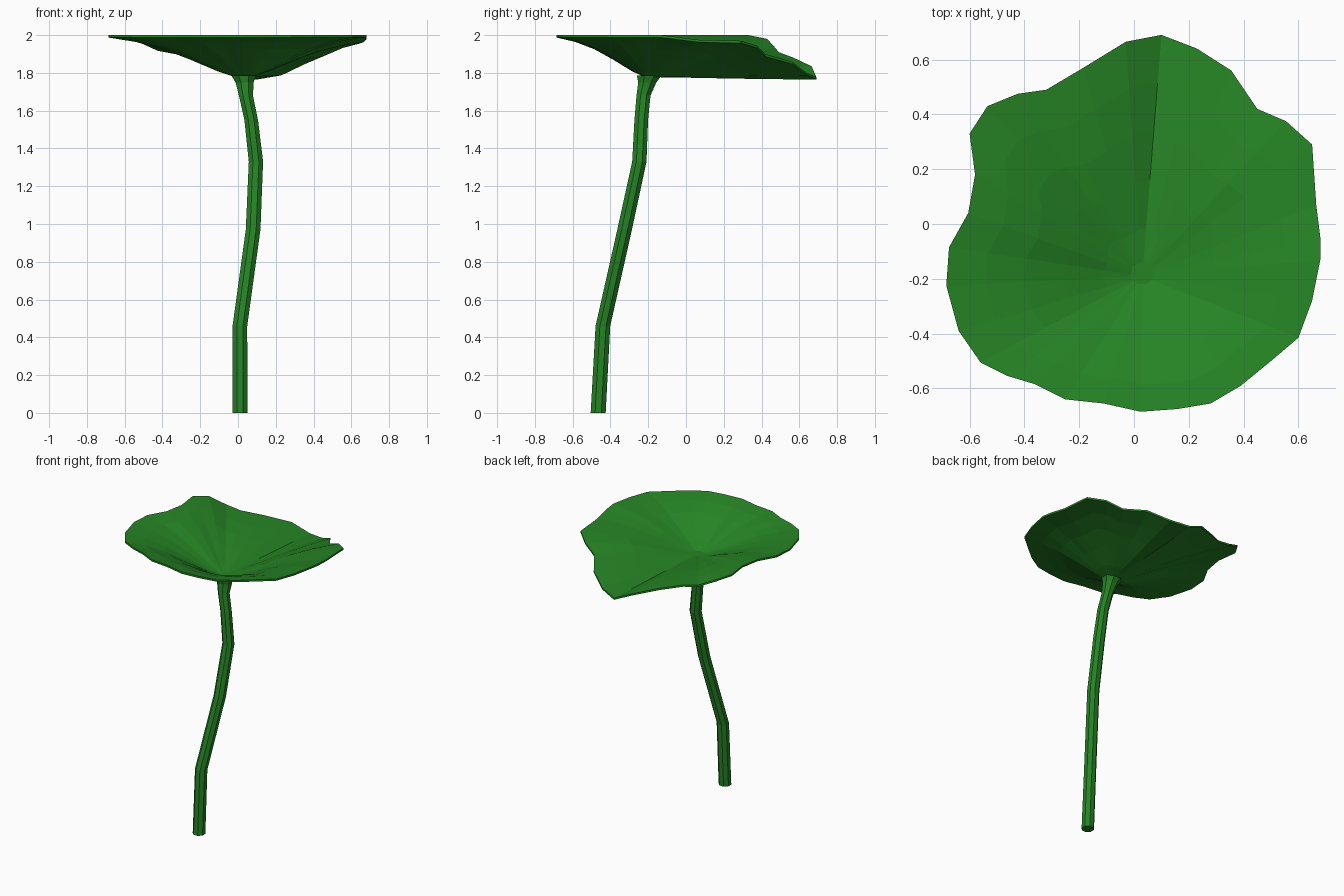
import bpy
import bmesh
from math import cos, sin, tau
from mathutils import Vector

default_cube = bpy.data.objects.get("Cube")
if default_cube:
    bpy.data.objects.remove(default_cube, do_unlink=True)


def make_material(name, color):
    material = bpy.data.materials.new(name)
    material.use_nodes = True
    material.diffuse_color = color
    shader = material.node_tree.nodes["Principled BSDF"]
    shader.inputs["Base Color"].default_value = color
    shader.inputs["Roughness"].default_value = 0.8
    return material


def loft(name, rings, material):
    """Skin a sequence of equal-length closed rings and cap both ends."""
    bm = bmesh.new()
    loops = [[bm.verts.new(point) for point in ring] for ring in rings]
    count = len(loops[0])
    for lower, upper in zip(loops, loops[1:]):
        for i in range(count):
            j = (i + 1) % count
            bm.faces.new((lower[i], lower[j], upper[j], upper[i]))
    bm.faces.new(loops[0][::-1])
    bm.faces.new(loops[-1])
    bmesh.ops.recalc_face_normals(bm, faces=bm.faces[:])
    mesh = bpy.data.meshes.new(name)
    bm.to_mesh(mesh)
    bm.free()
    mesh.materials.append(material)
    obj = bpy.data.objects.new(name, mesh)
    bpy.context.collection.objects.link(obj)
    return obj


leaf_green = make_material("leaf green", (0.019, 0.23, 0.018, 1.0))

# Stem: an eight-sided tube along a bent path, flaring under the leaf
STEM_SIDES = 8
stem_path = [  # x, y, z, radius
    (0.01, -0.465, 0, 0.043),
    (0.01, -0.44, 0.46, 0.042),
    (0.08, -0.325, 0.97, 0.042),
    (0.095, -0.247, 1.33, 0.041),
    (0.07, -0.237, 1.55, 0.039),
    (0.042, -0.225, 1.68, 0.04),
    (0.035, -0.205, 1.75, 0.052),
    (0.03, -0.195, 1.785, 0.07),
]


def stem_ring(x, y, z, radius):
    angles = [tau * (i + 0.5) / STEM_SIDES for i in range(STEM_SIDES)]
    return [Vector((x + radius * cos(a), y + radius * sin(a), z)) for a in angles]


loft("stem", [stem_ring(*section) for section in stem_path], leaf_green)

# Leaf outline: the level front rim, then the drooping back rim
RIM_HEIGHT = 2.0
front_rim = [
    (0.68, -0.13), (0.65, -0.28), (0.6, -0.415), (0.5, -0.5), (0.39, -0.59),
    (0.28, -0.655), (0.16, -0.675), (0.025, -0.685), (-0.11, -0.655),
    (-0.25, -0.64), (-0.36, -0.585), (-0.46, -0.555), (-0.56, -0.505),
    (-0.64, -0.39), (-0.685, -0.225), (-0.675, -0.085), (-0.605, 0.04),
    (-0.58, 0.18), (-0.6, 0.33),
]
back_rim = [
    (-0.535, 0.43, 1.98), (-0.425, 0.475, 1.93), (-0.32, 0.49, 1.91),
    (-0.185, 0.57, 1.88), (-0.03, 0.665, 1.835), (0.1, 0.69, 1.778),
    (0.23, 0.64, 1.8), (0.355, 0.56, 1.86), (0.45, 0.42, 1.9),
    (0.555, 0.375, 1.945), (0.65, 0.29, 1.97), (0.665, 0.07, 1.975),
    (0.68, -0.05, 1.99),
]
rim = [Vector((x, y, RIM_HEIGHT)) for x, y in front_rim]
rim += [Vector(point) for point in back_rim]

# Leaf bowl: the outline shrinks towards the stem while following a dished profile
center = Vector((0.03, -0.19, 1.79))
bowl_profile = [(0.06, 0), (0.2, 0.16), (0.4, 0.45), (0.6, 0.71), (0.8, 0.89), (1, 1)]
THICKNESS = Vector((0, 0, 0.013))


def leaf_ring(spread, rise):
    ring = []
    for point in rim:
        vertex = center.lerp(point, spread)
        vertex.z = center.z + (point.z - center.z) * rise
        ring.append(vertex)
    return ring


upper_side = [leaf_ring(spread, rise) for spread, rise in bowl_profile]
under_side = [[v - THICKNESS for v in ring] for ring in reversed(upper_side)]
loft("leaf", upper_side + under_side, leaf_green)
